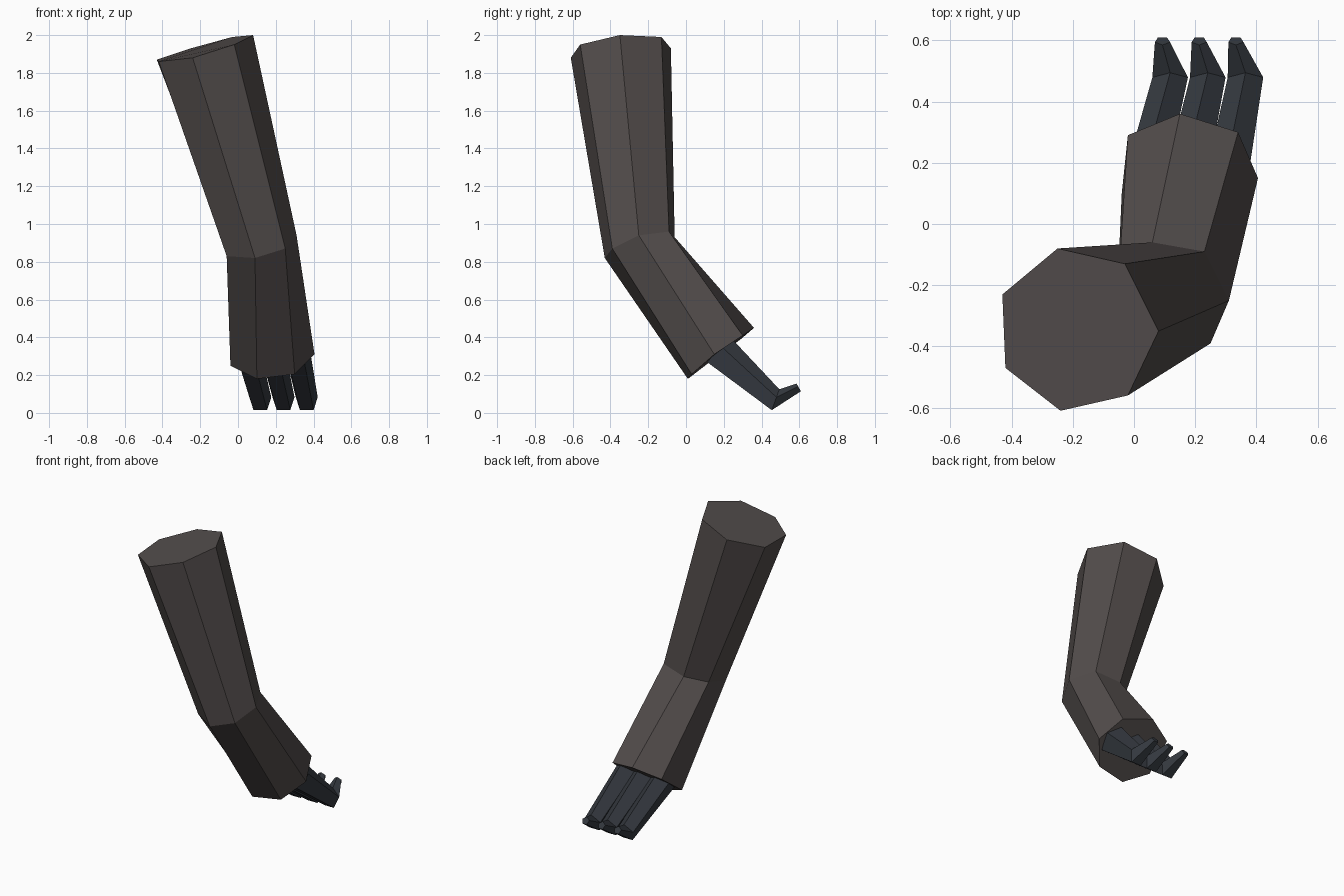
import bpy, bmesh
from math import sin, cos, radians
from mathutils import Vector

if "Cube" in bpy.data.objects:
    bpy.data.objects.remove(bpy.data.objects["Cube"])


def material(name, rgb):
    m = bpy.data.materials.new(name)
    m.diffuse_color = (*rgb, 1)
    m.use_nodes = True
    m.node_tree.nodes["Principled BSDF"].inputs["Base Color"].default_value = m.diffuse_color
    return m


def loft(name, rings, mat):
    """Skin a list of equal-sized rings into a capped, flat-shaded tube."""
    bm = bmesh.new()
    loops = [[bm.verts.new(p) for p in ring] for ring in rings]
    n = len(loops[0])
    for a, b in zip(loops, loops[1:]):
        for i in range(n):
            j = (i + 1) % n
            bm.faces.new((a[i], a[j], b[j], b[i]))
    bm.faces.new(loops[0])
    bm.faces.new(loops[-1])
    bmesh.ops.recalc_face_normals(bm, faces=bm.faces)
    mesh = bpy.data.meshes.new(name)
    bm.to_mesh(mesh)
    bm.free()
    mesh.materials.append(mat)
    obj = bpy.data.objects.new(name, mesh)
    bpy.context.collection.objects.link(obj)
    return obj


def pentagon(center, rx, ry, up):
    """Five-sided ring, wide along x, with one corner pointing up."""
    up = Vector(up).normalized()
    return [Vector(center) + Vector((1, 0, 0)) * rx * cos(radians(90 + 72 * k))
            + up * ry * sin(radians(90 + 72 * k)) for k in range(5)]


cloth = material("cloth", (0.085, 0.073, 0.071))
glove = material("glove", (0.036, 0.042, 0.052))

# Seven-sided sleeve: shoulder, elbow and cuff rings
shoulder = [(-0.43, -0.23, 1.87), (-0.25, -0.08, 1.93), (-0.03, -0.13, 1.99),
            (0.08, -0.35, 2.0), (-0.02, -0.56, 1.95), (-0.24, -0.61, 1.88),
            (-0.42, -0.47, 1.86)]
elbow = [(-0.05, -0.17, 0.88), (0.06, -0.06, 0.93), (0.23, -0.09, 0.96),
         (0.31, -0.25, 0.94), (0.25, -0.39, 0.87), (0.09, -0.43, 0.82),
         (-0.06, -0.34, 0.83)]
cuff = [(-0.02, 0.29, 0.39), (0.15, 0.36, 0.45), (0.34, 0.30, 0.41),
        (0.405, 0.15, 0.31), (0.30, 0.03, 0.205), (0.10, 0.01, 0.18),
        (-0.04, 0.10, 0.25)]
loft("sleeve", [shoulder, elbow, cuff], cloth)

# Three fingers: base hidden in the cuff, knuckle, upturned tip
for i in range(3):
    loft(f"finger_{i + 1}", [
        pentagon((0.045 + 0.132 * i, 0.165, 0.33), 0.072, 0.10, (0, 0.65, 0.76)),
        pentagon((0.118 + 0.123 * i, 0.472, 0.064), 0.061, 0.065, (0, 0.34, 0.94)),
        pentagon((0.093 + 0.12 * i, 0.598, 0.133), 0.026, 0.026, (0, -0.5, 0.85)),
    ], glove)
